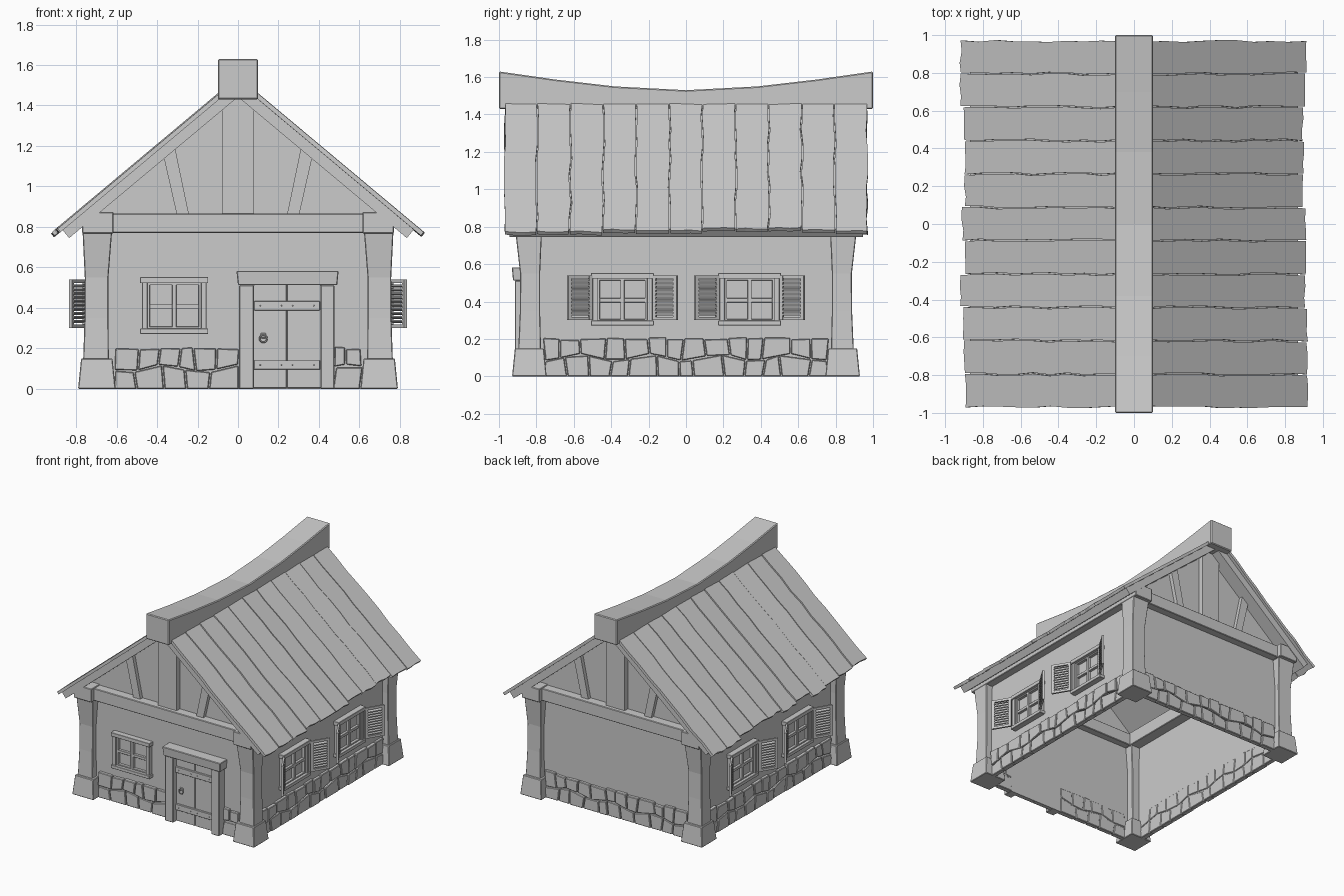
import bpy, bmesh, math, random
from mathutils import Matrix, Vector

random.seed(4)
cube = bpy.data.objects.get("Cube")
if cube:
    bpy.data.objects.remove(cube, do_unlink=True)

grey = bpy.data.materials.new("plain_grey")
grey.use_nodes = True
grey.diffuse_color = (0.6, 0.6, 0.6, 1)
grey.node_tree.nodes["Principled BSDF"].inputs["Base Color"].default_value = (0.6, 0.6, 0.6, 1)

WALL_X, WALL_Y = 0.71, 0.845
SLOPE = 0.836                       # roof fall per unit of x
RIDGE = 1.54                        # height where the plank tops would meet
COS = 1 / math.hypot(1, SLOPE)


def jit(a):
    return random.uniform(-a, a)


def prism(bm, pts, vec):
    """Polygon pts swept along vec."""
    lo = [bm.verts.new(p) for p in pts]
    hi = [bm.verts.new(Vector(p) + Vector(vec)) for p in pts]
    bm.faces.new(lo)
    bm.faces.new(hi[::-1])
    for i in range(len(lo)):
        j = (i + 1) % len(lo)
        bm.faces.new((lo[i], hi[i], hi[j], lo[j]))


def box(bm, x0, x1, y0, y1, z0, z1):
    prism(bm, [(x0, y0, z0), (x1, y0, z0), (x1, y1, z0), (x0, y1, z0)], (0, 0, z1 - z0))


def loft(bm, rings):
    """Stack of rectangles (x0, x1, y0, y1, z)."""
    loops = [[bm.verts.new(p) for p in ((a, c, z), (b, c, z), (b, d, z), (a, d, z))]
             for a, b, c, d, z in rings]
    bm.faces.new(loops[0])
    bm.faces.new(loops[-1])
    for lo, hi in zip(loops, loops[1:]):
        for i in range(4):
            j = (i + 1) % 4
            bm.faces.new((lo[i], lo[j], hi[j], hi[i]))


def finish(name, bm, matrix=None, bevel=0):
    if matrix:
        bm.transform(matrix)
    bmesh.ops.recalc_face_normals(bm, faces=bm.faces)
    mesh = bpy.data.meshes.new(name)
    bm.to_mesh(mesh)
    bm.free()
    mesh.materials.append(grey)
    ob = bpy.data.objects.new(name, mesh)
    bpy.context.collection.objects.link(ob)
    if bevel:
        mod = ob.modifiers.new("edge_wear", "BEVEL")
        mod.width = bevel
        mod.segments = 1
    return ob


def wall_frame(angle, dist):
    """Local x runs along the wall, local -y points out of it."""
    return Matrix.Rotation(math.radians(angle), 4, "Z") @ Matrix.Translation((0, -dist, 0))


FRAMES = {"front": wall_frame(0, WALL_Y), "left": wall_frame(90, WALL_X),
          "back": wall_frame(180, WALL_Y), "right": wall_frame(-90, WALL_X)}

# Plaster walls
for side, frame in FRAMES.items():
    bm = bmesh.new()
    half = 0.69 if side in ("front", "back") else 0.82
    box(bm, -half, half, 0, 0.01, 0, 0.82)
    finish(side + "_wall", bm, frame)

# Corner posts with flared feet
for sx in (-1, 1):
    for sy in (-1, 1):
        flip = Matrix.Diagonal((sx, sy, 1, 1))
        tag = ("left" if sx > 0 else "right") + ("_back" if sy > 0 else "_front")
        bm = bmesh.new()
        loft(bm, [(0.605, 0.79, 0.745, 0.93, 0), (0.62, 0.775, 0.76, 0.915, 0.15)])
        finish(tag + "_post_foot", bm, flip, 0.004)
        bm = bmesh.new()
        loft(bm, [(0.638, 0.765, 0.775, 0.897, 0.14), (0.64, 0.758, 0.78, 0.888, 0.35),
                  (0.64, 0.757, 0.78, 0.887, 0.55), (0.622, 0.768, 0.77, 0.913, 0.78)])
        finish(tag + "_post", bm, flip, 0.004)


# Stone footing: two rows of uneven blocks
def stones(name, frame, x0, x1):
    phase = random.uniform(0, 6)

    def mid(x):
        return 0.1 + 0.018 * math.sin(17 * x + phase)

    bm = bmesh.new()
    for row in range(2):
        n = max(1, round((x1 - x0) / 0.115) + row)
        step = (x1 - x0) / n
        cuts = [x0 + i * step + (jit(0.025) if 0 < i < n else 0) for i in range(n + 1)]
        lean = [jit(0.008) for _ in cuts]
        for i in range(n):
            a, b, g = cuts[i] + 0.003, cuts[i + 1] - 0.003, 0.003
            la, lb = lean[i], lean[i + 1]
            if row:
                top = 0.2 + jit(0.008)
                pts = [(a - la, mid(a) + g), (b - lb, mid(b) + g), (b + lb, top + jit(0.005)), (a + la, top)]
            else:
                pts = [(a + la, 0), (b + lb, 0), (b - lb, mid(b) - g), (a - la, mid(a) - g)]
            prism(bm, [(x, 0.016, z) for x, z in pts], (0, -0.04 - jit(0.004), 0))
    finish(name, bm, frame, 0.004)


stones("front_stones_wide", FRAMES["front"], -0.61, 0.005)
stones("front_stones_narrow", FRAMES["front"], 0.475, 0.61)
stones("back_stones", FRAMES["back"], -0.62, 0.62)
for side in ("left", "right"):
    stones(side + "_stones", FRAMES[side], -0.76, 0.76)


# Windows and louvred shutters
def window(name, frame, x, shutters):
    place = frame @ Matrix.Translation((x, 0, 0))
    bm = bmesh.new()
    for z0, z1 in ((0.522, 0.552), (0.272, 0.298)):
        box(bm, -0.168, 0.168, -0.045, 0.005, z0, z1)
    for s in (-1, 1):
        box(bm, *sorted((s * 0.132, s * 0.16)), -0.036, 0.005, 0.295, 0.525)
        box(bm, *sorted((s * 0.12, s * 0.134)), -0.022, 0.005, 0.295, 0.525)
    box(bm, -0.011, 0.011, -0.022, 0.005, 0.295, 0.525)
    box(bm, -0.125, 0.125, -0.02, 0.005, 0.396, 0.418)
    for z in (0.295, 0.512):
        box(bm, -0.125, 0.125, -0.022, 0.005, z, z + 0.012)
    finish(name, bm, place, 0.002)
    for s in (-1, 1) if shutters else ():
        bm = bmesh.new()
        for a, b in ((0, 0.02), (0.13, 0.15)):
            box(bm, a, b, -0.016, 0, 0.30, 0.54)
        for z in (0.30, 0.522):
            box(bm, 0.02, 0.13, -0.015, -0.001, z, z + 0.018)
        for i in range(10):
            z = 0.325 + i * 0.0195
            prism(bm, [(0.018, -0.018, z), (0.018, 0, z + 0.008),
                       (0.018, 0, z + 0.016), (0.018, -0.018, z + 0.008)], (0.114, 0, 0))
        swing = (Matrix.Translation((s * 0.168, -0.034, 0)) @ Matrix.Diagonal((s, 1, 1, 1))
                 @ Matrix.Rotation(math.radians(-31), 4, "Z"))
        finish(name + ("_shutter_a" if s < 0 else "_shutter_b"), bm, place @ swing)


window("front_window", FRAMES["front"], -0.315, False)
for side in ("left", "right"):
    for tag, x in (("a", -0.34), ("b", 0.34)):
        window(side + "_window_" + tag, FRAMES[side], x, True)

# Door with frame, braces, nails and ring handle
door = FRAMES["front"]
bm = bmesh.new()
box(bm, 0.005, 0.078, -0.07, 0.005, 0, 0.512)
box(bm, 0.408, 0.476, -0.07, 0.005, 0, 0.512)
loft(bm, [(0.0, 0.49, -0.08, 0.005, 0.512), (-0.008, 0.497, -0.086, 0.005, 0.583)])
finish("door_frame", bm, door, 0.004)
bm = bmesh.new()
for a, b in ((0.076, 0.239), (0.243, 0.41)):
    box(bm, a, b, -0.03, 0.005, 0.004, 0.514)
finish("door_planks", bm, door, 0.002)
bm = bmesh.new()
for z in (0.095, 0.388):
    box(bm, 0.08, 0.404, -0.046, -0.025, z, z + 0.046)
    for x in (0.11, 0.215, 0.27, 0.375):
        box(bm, x - 0.003, x + 0.003, -0.049, -0.04, z + 0.02, z + 0.026)
finish("door_braces", bm, door, 0.002)
bm = bmesh.new()
box(bm, 0.112, 0.138, -0.038, -0.028, 0.25, 0.276)
finish("handle_plate", bm, door, 0.003)
bpy.ops.mesh.primitive_torus_add(major_segments=16, minor_segments=6, major_radius=0.018, minor_radius=0.004,
                                 location=(0.125, -WALL_Y - 0.042, 0.248), rotation=(math.pi / 2, 0, 0))
ring = bpy.context.object
ring.name = "handle_ring"
ring.data.materials.append(grey)
bpy.ops.object.shade_smooth_by_angle()

# Wall plates and tie beams
for sx, tag in ((-1, "right"), (1, "left")):
    bm = bmesh.new()
    box(bm, 0.615, 0.77, -0.94, 0.94, 0.768, 0.873)
    finish(tag + "_wall_plate", bm, Matrix.Diagonal((sx, 1, 1, 1)), 0.004)

# Gables: boarding, tie beam, king post and leaning struts
for sy, tag in ((1, "back"), (-1, "front")):
    flip = Matrix.Diagonal((1, sy, 1, 1))
    bm = bmesh.new()
    box(bm, -0.64, 0.64, 0.78, 0.905, 0.77, 0.866)
    finish(tag + "_tie_beam", bm, flip, 0.004)
    bm = bmesh.new()
    prism(bm, [(-0.77, 0.825, 0.8), (0.77, 0.825, 0.8), (0, 0.825, 1.46)], (0, 0.01, 0))
    finish(tag + "_gable_wall", bm, flip)
    bm = bmesh.new()
    prism(bm, [(-0.08, 0.82, 0.85), (0.08, 0.82, 0.85), (0.08, 0.82, 1.39),
               (0, 0.82, 1.46), (-0.08, 0.82, 1.39)], (0, 0.055, 0))
    for s in (-1, 1):
        prism(bm, [(s * x, 0.82, z) for x, z in
                   ((0.24, 0.85), (0.3, 0.85), (0.368, 1.15), (0.312, 1.195))], (0, 0.045, 0))
    finish(tag + "_gable_timbers", bm, flip)


# Roof: rafter slabs and wavy planks
def roof_point(x, y, depth):
    """Point under the plank top line, at a depth square to the slope."""
    return Vector((x - depth * SLOPE * COS, y, RIDGE - SLOPE * x - depth * COS))


for sx, side in ((-1, "right"), (1, "left")):
    flip = Matrix.Diagonal((sx, 1, 1, 1))
    bm = bmesh.new()
    low_a, low_b = roof_point(0.882, -0.945, 0.02), roof_point(0.882, -0.945, 0.075)
    prism(bm, [(0, -0.945, RIDGE - 0.02 / COS), low_a, low_b, (0, -0.945, RIDGE - 0.075 / COS)], (0, 1.89, 0))
    finish(side + "_roof_slab", bm, flip)
    count, seg = 11, 9
    seams = [[-0.972 + 1.944 * i / count + jit(0.006) for _ in range(seg + 1)] for i in range(count + 1)]
    bm = bmesh.new()
    for i in range(count):
        end = 0.905 + jit(0.014)
        xs = [0.085 + (end - 0.085) * k / seg for k in range(seg + 1)]
        lift = jit(0.003)
        edge_a = [roof_point(x, y + 0.003, lift) for x, y in zip(xs, seams[i])]
        edge_b = [roof_point(x, y - 0.003, -lift) for x, y in zip(xs, seams[i + 1])]
        tips = [edge_a[-1].lerp(edge_b[-1], t) + Vector((1, 0, -SLOPE)) * jit(0.006) for t in (0.3, 0.65)]
        prism(bm, edge_a + tips + edge_b[::-1], (-0.022 * SLOPE * COS, 0, -0.022 * COS))
    finish(side + "_roof_planks", bm, flip)

# Sagging ridge beam
bm = bmesh.new()
tops = [(-1, 1.63), (-0.7, 1.587), (-0.38, 1.55), (0, 1.53), (0.38, 1.55), (0.7, 1.587), (1, 1.63)]
outline = [(-0.1, y, z) for y, z in tops] + [(-0.1, 1, 1.43), (-0.1, -1, 1.43)]
prism(bm, outline, (0.2, 0, 0))
finish("ridge_beam", bm, None, 0.006)
